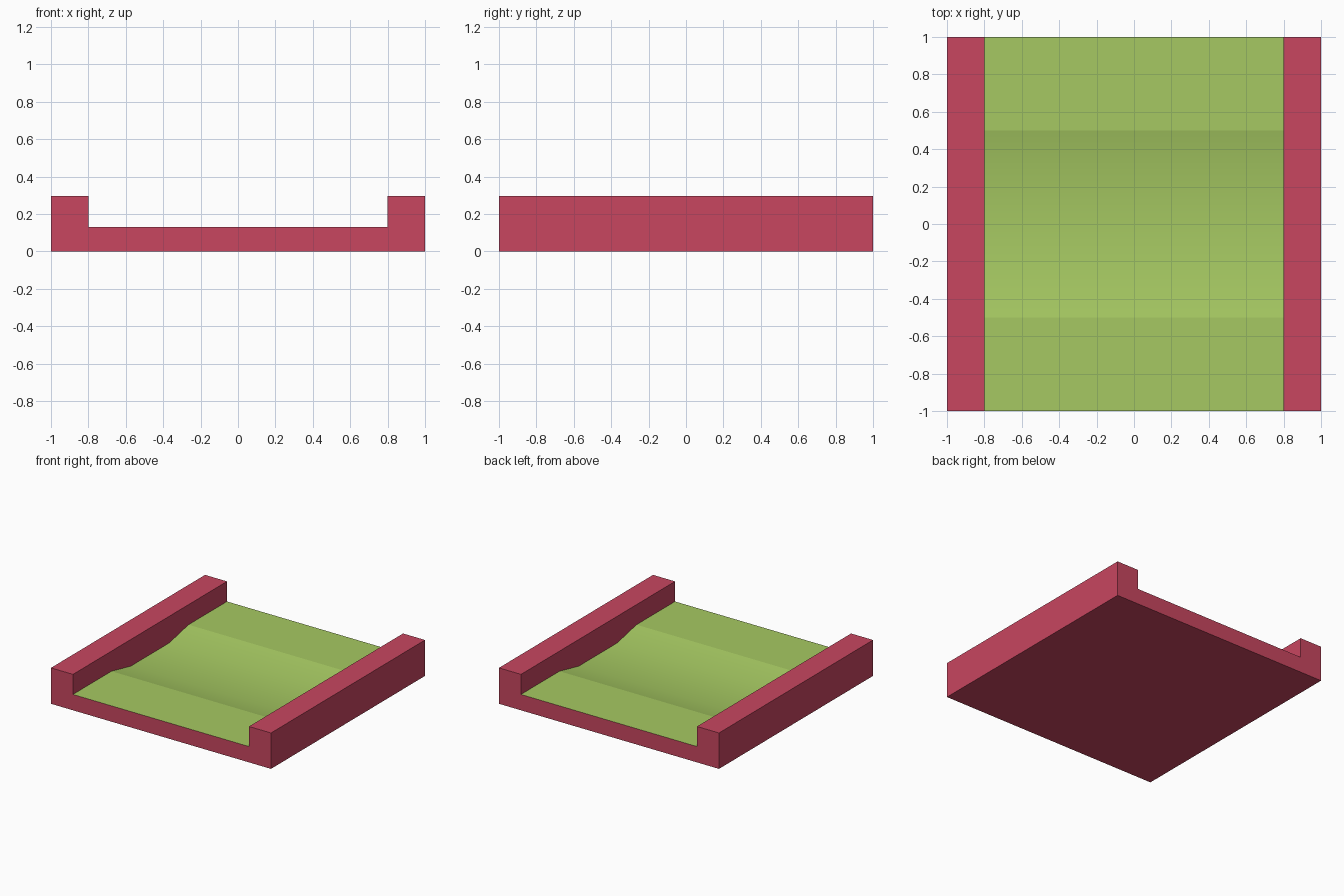
import bpy, bmesh, math

if "Cube" in bpy.data.objects:
    bpy.data.objects.remove(bpy.data.objects["Cube"])

HALF, RAIL_IN = 1.0, 0.8        # half length, inner side of the rails
TOP, FLOOR, DIP = 0.295, 0.13, 0.0625


def material(name, rgb):
    m = bpy.data.materials.new(name)
    m.diffuse_color = (*rgb, 1.0)
    m.use_nodes = True
    m.node_tree.nodes["Principled BSDF"].inputs["Base Color"].default_value = m.diffuse_color
    return m


red = material("crimson", (0.578, 0.061, 0.117))
green = material("lime_green", (0.381, 0.584, 0.122))

# Stations along the channel: flat ends and a shallow flattened arc dip between
stations = [(-HALF, FLOOR)]
for i in range(4):
    a = math.pi * i / 3
    stations.append((-0.5 * math.cos(a), FLOOR - DIP * math.sin(a)))
stations.append((HALF, FLOOR))

# U-shaped section swept along y
bm = bmesh.new()
rings = []
for y, z in stations:
    section = [(-1, 0), (1, 0), (1, TOP), (RAIL_IN, TOP),
               (RAIL_IN, z), (-RAIL_IN, z), (-RAIL_IN, TOP), (-1, TOP)]
    rings.append([bm.verts.new((px, y, pz)) for px, pz in section])
n = len(rings[0])
for k, (r0, r1) in enumerate(zip(rings, rings[1:])):
    for i in range(n):
        j = (i + 1) % n
        f = bm.faces.new((r0[i], r0[j], r1[j], r1[i]))
        if i == 4:                       # channel floor
            f.material_index = 1
            f.smooth = 1 <= k <= 3       # only the dip is smooth
bm.faces.new(rings[0])
bm.faces.new(rings[-1])

# Merge the coplanar strips on the rails and underside
bmesh.ops.dissolve_limit(bm, angle_limit=0.01, verts=bm.verts[:], edges=bm.edges[:],
                         delimit={'MATERIAL'})
bmesh.ops.recalc_face_normals(bm, faces=bm.faces[:])
# Keep the outline of the dip crisp
for e in bm.edges:
    if len({f.smooth for f in e.link_faces}) > 1:
        e.smooth = False

mesh = bpy.data.meshes.new("channel_tray")
bm.to_mesh(mesh)
bm.free()
mesh.materials.append(red)
mesh.materials.append(green)
tray = bpy.data.objects.new("channel_tray", mesh)
bpy.context.collection.objects.link(tray)
